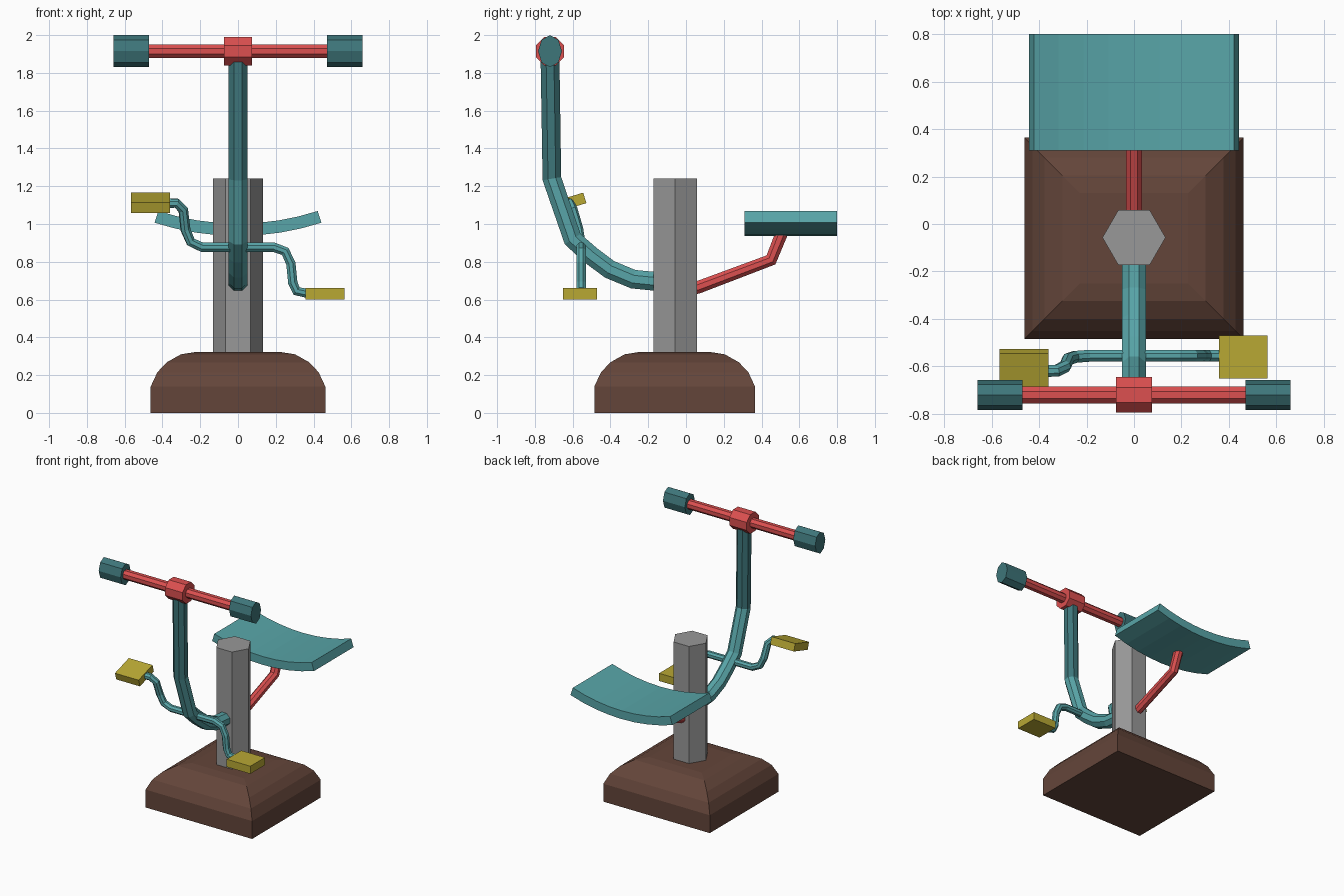
import bpy, bmesh
from math import sin, cos, pi, radians
from mathutils import Vector

cube = bpy.data.objects.get("Cube")
if cube:
    bpy.data.objects.remove(cube, do_unlink=True)


def material(name, rgb):
    m = bpy.data.materials.new(name)
    m.use_nodes = True
    m.diffuse_color = (*rgb, 1)
    bsdf = next(n for n in m.node_tree.nodes if n.type == 'BSDF_PRINCIPLED')
    bsdf.inputs["Base Color"].default_value = (*rgb, 1)
    return m


teal = material("teal", (0.098, 0.376, 0.391))
dark_teal = material("dark teal", (0.048, 0.181, 0.195))
red = material("red", (0.716, 0.08, 0.08))
yellow = material("yellow", (0.479, 0.392, 0.034))
brown = material("brown", (0.127, 0.06, 0.042))
grey = material("grey", (0.314, 0.314, 0.314))


def loft(name, rings, mat):
    """Closed solid skinned through a list of equal-sized rings."""
    bm = bmesh.new()
    loops = [[bm.verts.new(p) for p in ring] for ring in rings]
    n = len(loops[0])
    for a, b in zip(loops, loops[1:]):
        for i in range(n):
            j = (i + 1) % n
            bm.faces.new((a[i], a[j], b[j], b[i]))
    bm.faces.new(loops[0])
    bm.faces.new(loops[-1])
    bmesh.ops.recalc_face_normals(bm, faces=bm.faces)
    me = bpy.data.meshes.new(name)
    bm.to_mesh(me)
    bm.free()
    me.materials.append(mat)
    ob = bpy.data.objects.new(name, me)
    bpy.context.collection.objects.link(ob)
    return ob


def bar_x(name, x0, x1, ry, rz, mat, turn=0.0):
    """Eight-sided bar along x on the handlebar axis."""
    angles = [i * pi / 4 + turn for i in range(8)]
    return loft(name, [[(x, -0.72 + ry * cos(a), 1.915 + rz * sin(a)) for a in angles]
                       for x in (x0, x1)], mat)


def block(name, centre, size, tilt, mat):
    hx, hy, hz = (s / 2 for s in size)
    ring = [(-hx, -hy), (hx, -hy), (hx, hy), (-hx, hy)]
    ob = loft(name, [[(x, y, z) for x, y in ring] for z in (-hz, hz)], mat)
    ob.location = centre
    ob.rotation_euler.x = radians(tilt)
    return ob


def tube(name, points, radius, mat):
    """Eight-sided bent pipe with capped ends and mitred corners."""
    pts = [Vector(p) for p in points]
    rings, up = [], None
    for i, p in enumerate(pts):
        d_in = (p - pts[max(i - 1, 0)]).normalized()
        d_out = (pts[min(i + 1, len(pts) - 1)] - p).normalized()
        t = (d_in + d_out).normalized()
        if up is None:
            up = Vector((0, 1, 0)) if abs(t.x) > 0.9 else Vector((1, 0, 0))
        up = (up - t * up.dot(t)).normalized()
        side = t.cross(up)
        rings.append([p + radius * (up * cos(a) + side * sin(a))
                      for a in [(k + 0.5) * pi / 4 for k in range(8)]])
    return loft(name, rings, mat)


# Ground block with a rounded shoulder
steps = [(0, 0), (0, 0.14), (0.035, 0.215), (0.085, 0.268), (0.16, 0.31), (0.235, 0.322)]
loft("base", [[(sx * (0.462 - d), -0.06 + sy * (0.425 - d), z)
               for sx, sy in ((-1, -1), (1, -1), (1, 1), (-1, 1))] for d, z in steps], brown)

# Hexagonal post
loft("post", [[(0.133 * cos(i * pi / 3), -0.057 + 0.133 * sin(i * pi / 3), z)
               for i in range(6)] for z in (0.3, 1.24)], grey)

# Curved front stem, darker on the upright
stem = tube("front_stem", [(0, y, z) for y, z in (
    (-0.1, 0.69), (-0.28, 0.708), (-0.405, 0.76), (-0.505, 0.835),
    (-0.6, 0.92), (-0.71, 1.24), (-0.72, 1.88))], 0.054, teal)
stem.data.materials.append(dark_teal)
for f in stem.data.polygons:
    f.material_index = int(f.center.z > 1.3)

# Handlebar
bar_x("handlebar", -0.48, 0.48, 0.038, 0.038, red, pi / 8)
bar_x("handlebar_hub", -0.075, 0.075, 0.081, 0.081, red, pi / 8)
for side, s in (("left", 1), ("right", -1)):
    bar_x(side + "_grip", s * 0.47, s * 0.66, 0.063, 0.085, dark_teal)

# Crank and pedals
tube("crank", [(-0.4, -0.62, 1.11), (-0.325, -0.618, 1.11), (-0.29, -0.6, 1.075),
               (-0.278, -0.57, 0.97), (-0.25, -0.56, 0.905), (-0.19, -0.555, 0.877),
               (0.19, -0.555, 0.877), (0.25, -0.555, 0.855), (0.28, -0.555, 0.79),
               (0.29, -0.555, 0.69), (0.31, -0.555, 0.645), (0.38, -0.555, 0.63)],
     0.027, teal)
block("left_pedal", (0.46, -0.56, 0.63), (0.205, 0.18, 0.06), 0, yellow)
block("right_pedal", (-0.463, -0.622, 1.112), (0.205, 0.18, 0.058), 17, yellow)

# Seat arm and curved seat
tube("seat_arm", [(0, -0.02, 0.64), (0, 0.07, 0.667), (0, 0.45, 0.81), (0, 0.51, 0.96)],
     0.036, red)
angles = [radians(-18 + 4.5 * i) for i in range(9)]
r_out, r_in = 1.43, 1.365
loft("seat", [[(r * sin(a), y, 0.937 + r_out - r * cos(a))
               for r, y in ((r_out, 0.31), (r_out, 0.8), (r_in, 0.8), (r_in, 0.31))]
              for a in angles], teal)
